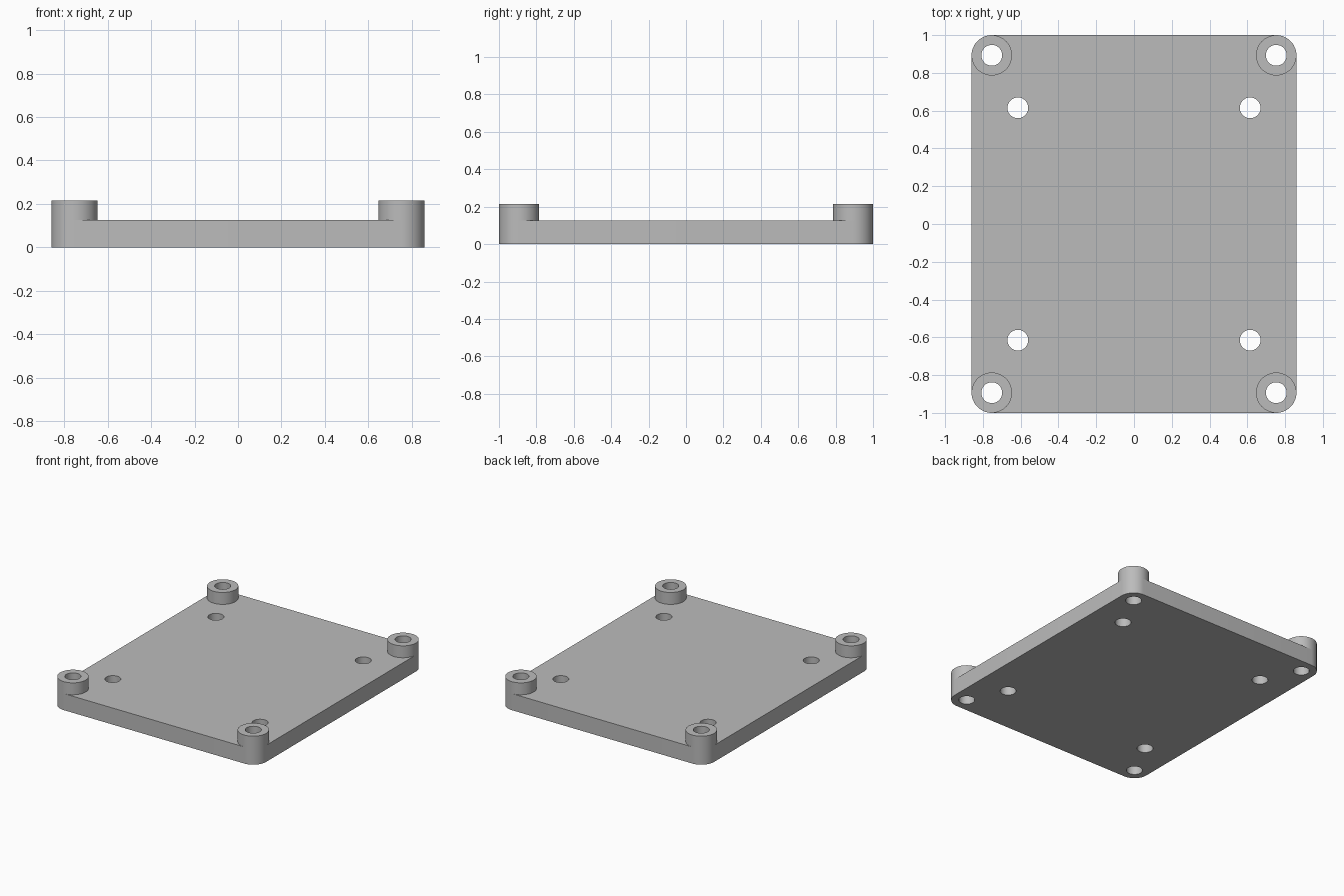
import bpy, bmesh
from math import cos, sin, pi, radians

cube = bpy.data.objects.get("Cube")
if cube:
    bpy.data.objects.remove(cube, do_unlink=True)

HALF_X, HALF_Y = 0.86, 1.0
PLATE_TOP, BOSS_TOP = 0.125, 0.215
BOSS_R, HOLE_R = 0.107, 0.055
BOSS_X, BOSS_Y = HALF_X - BOSS_R, HALF_Y - BOSS_R
MOUNT = 0.615
SIDES = 48

grey = bpy.data.materials.new("plain grey")
grey.use_nodes = True
colour = (0.5, 0.5, 0.5, 1)
grey.diffuse_color = colour
grey.node_tree.nodes["Principled BSDF"].inputs["Base Color"].default_value = colour


def circle(cx, cy, r):
    return [(cx + r * cos(2 * pi * i / SIDES), cy + r * sin(2 * pi * i / SIDES))
            for i in range(SIDES)]


def rounded_rectangle(x, y, r):
    points = []
    quarter = SIDES // 4
    for corner, (sx, sy) in enumerate([(1, 1), (-1, 1), (-1, -1), (1, -1)]):
        for i in range(quarter + 1):
            a = (corner + i / quarter) * pi / 2
            points.append((sx * (x - r) + r * cos(a), sy * (y - r) + r * sin(a)))
    return points


def extruded(name, outlines, bottom, top):
    """Fill the first outline, minus the others, and extrude it from bottom to top."""
    curve = bpy.data.curves.new(name, "CURVE")
    curve.dimensions = "2D"
    curve.fill_mode = "BOTH"
    curve.extrude = (top - bottom) / 2
    for outline in outlines:
        spline = curve.splines.new("POLY")
        spline.points.add(len(outline) - 1)
        for point, (x, y) in zip(spline.points, outline):
            point.co = (x, y, 0, 1)
        spline.use_cyclic_u = True
    obj = bpy.data.objects.new(name, curve)
    bpy.context.collection.objects.link(obj)
    bpy.ops.object.select_all(action="DESELECT")
    obj.select_set(True)
    bpy.context.view_layer.objects.active = obj
    bpy.ops.object.convert(target="MESH")
    obj = bpy.context.object

    # Weld the caps to the walls and lift to height
    bm = bmesh.new()
    bm.from_mesh(obj.data)
    bmesh.ops.remove_doubles(bm, verts=bm.verts, dist=0.0001)
    bmesh.ops.recalc_face_normals(bm, faces=bm.faces)
    bmesh.ops.translate(bm, verts=bm.verts, vec=(0, 0, (top + bottom) / 2))
    bm.to_mesh(obj.data)
    bm.free()
    obj.data.materials.clear()
    obj.data.materials.append(grey)
    bpy.ops.object.shade_smooth_by_angle(angle=radians(30))
    return obj


corners = {"front_right": (-1, -1), "front_left": (1, -1),
           "back_right": (-1, 1), "back_left": (1, 1)}

# Base plate with corner holes and inner mounting holes
holes = []
for sx, sy in corners.values():
    holes.append(circle(sx * BOSS_X, sy * BOSS_Y, HOLE_R))
    holes.append(circle(sx * MOUNT, sy * MOUNT, HOLE_R))
extruded("base_plate", [rounded_rectangle(HALF_X, HALF_Y, BOSS_R)] + holes, 0, PLATE_TOP)

# Hollow standoff on each corner
for corner, (sx, sy) in corners.items():
    x, y = sx * BOSS_X, sy * BOSS_Y
    extruded(corner + "_standoff", [circle(x, y, BOSS_R), circle(x, y, HOLE_R)],
             PLATE_TOP, BOSS_TOP)
